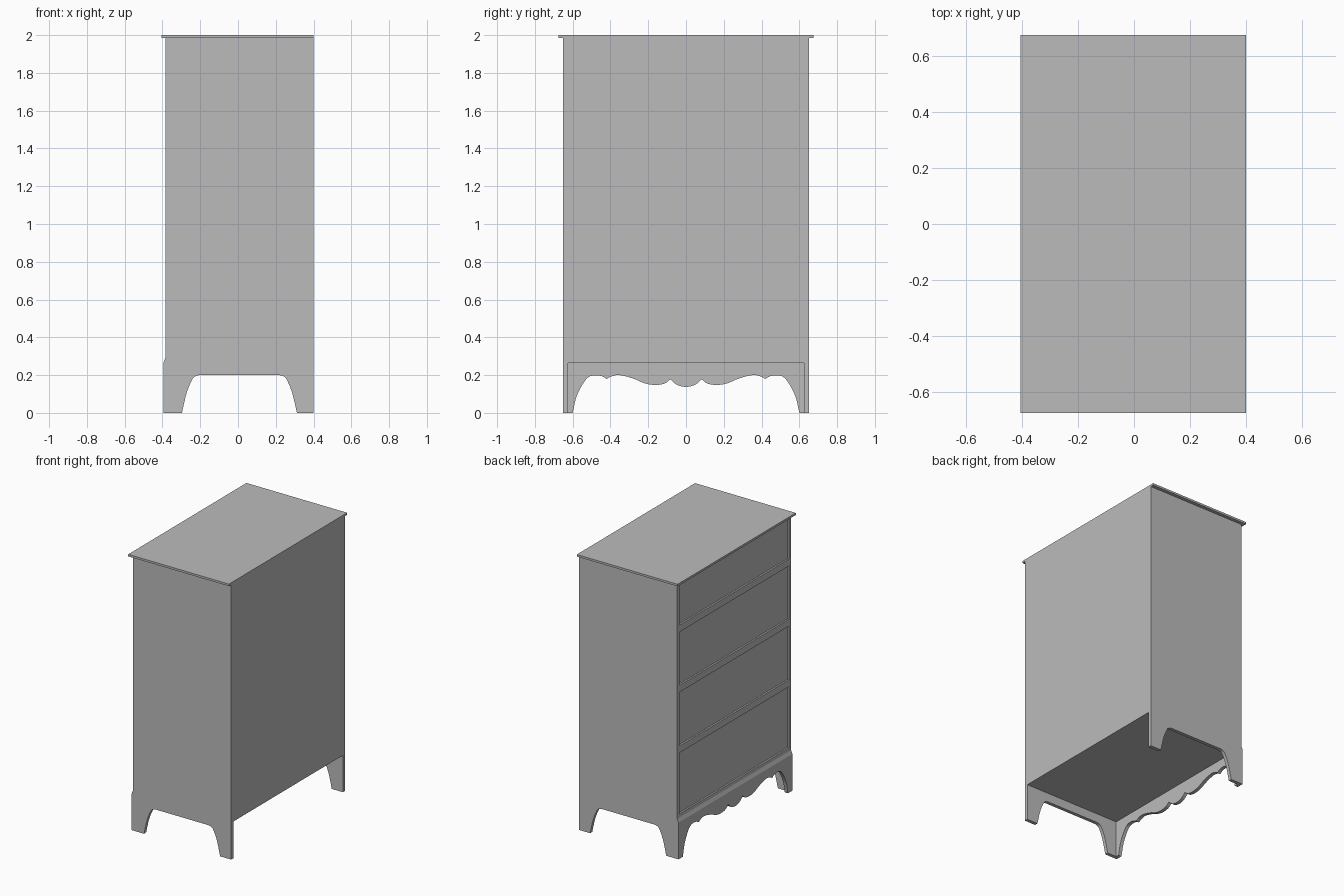
import bpy, bmesh
from mathutils import Vector

if "Cube" in bpy.data.objects:
    bpy.data.objects.remove(bpy.data.objects["Cube"])

grey = bpy.data.materials.new("plain grey")
grey.diffuse_color = (0.5, 0.5, 0.5, 1)
grey.use_nodes = True
grey.node_tree.nodes["Principled BSDF"].inputs["Base Color"].default_value = grey.diffuse_color

FRONT, BACK = -0.385, 0.40      # carcass depth, drawers face -x
BASE_FRONT = -0.395             # base stands slightly proud
INNER, OUTER = 0.625, 0.65      # side board faces in y
BASE_TOP, TOP_UNDER = 0.265, 1.985


def prism(name, outline, offset):
    """Closed solid: a planar 3D outline pushed along an offset."""
    bm = bmesh.new()
    face = bm.faces.new([bm.verts.new(p) for p in outline])
    ext = bmesh.ops.extrude_face_region(bm, geom=[face], use_keep_orig=True)
    moved = [v for v in ext["geom"] if isinstance(v, bmesh.types.BMVert)]
    bmesh.ops.translate(bm, verts=moved, vec=Vector(offset))
    bmesh.ops.recalc_face_normals(bm, faces=bm.faces)
    mesh = bpy.data.meshes.new(name)
    bm.to_mesh(mesh)
    bm.free()
    mesh.materials.append(grey)
    obj = bpy.data.objects.new(name, mesh)
    bpy.context.collection.objects.link(obj)
    return obj


def box(name, x0, x1, y0, y1, z0, z1):
    return prism(name, [(x0, y0, z0), (x1, y0, z0), (x1, y1, z0), (x0, y1, z0)],
                 (0, 0, z1 - z0))


def smooth(points, steps=5):
    """Catmull-Rom curve through the points."""
    p = [Vector(q) for q in points]
    p = [2 * p[0] - p[1]] + p + [2 * p[-1] - p[-2]]
    out = []
    for a, b, c, d in zip(p, p[1:], p[2:], p[3:]):
        for i in range(steps):
            t = i / steps
            out.append(0.5 * (2 * b + (c - a) * t + (2 * a - 5 * b + 4 * c - d) * t ** 2
                              + (3 * b - a - 3 * c + d) * t ** 3))
    return out + [p[-2]]


# Side boards with an arched cut between the feet
front_arch = smooth([(-0.297, 0), (-0.272, 0.105), (-0.245, 0.172), (-0.228, 0.193), (-0.205, 0.2)])
back_arch = smooth([(0.22, 0.2), (0.243, 0.193), (0.26, 0.172), (0.287, 0.105), (0.312, 0)])
side = [(BASE_FRONT, 0), *front_arch, *back_arch, (BACK, 0), (BACK, TOP_UNDER),
        (FRONT, TOP_UNDER), (FRONT, 0.29), (BASE_FRONT, BASE_TOP)]
for label, y in (("left", -OUTER), ("right", INNER)):
    prism(label + "_side_board", [(x, y, z) for x, z in side], (0, OUTER - INNER, 0))

# Scalloped front apron: centre lobe, side lobe, and foot curve, mirrored
centre_lobe = smooth([(0, 0.137), (0.03, 0.142), (0.058, 0.155), (0.082, 0.178)])
side_lobe = smooth([(0.082, 0.178), (0.115, 0.155), (0.165, 0.148), (0.22, 0.157),
                    (0.28, 0.182), (0.35, 0.2), (0.39, 0.195), (0.42, 0.18)])
foot_curve = smooth([(0.42, 0.18), (0.445, 0.194), (0.48, 0.199), (0.515, 0.19),
                     (0.545, 0.155), (0.58, 0.085), (0.6, 0)])
half = centre_lobe + side_lobe[1:] + foot_curve[1:] + [Vector((INNER, 0))]
mirrored = [Vector((-p.x, p.y)) for p in reversed(half[1:])]
apron = mirrored + half + [Vector((INNER, BASE_TOP)), Vector((-INNER, BASE_TOP))]
prism("front_apron", [(BASE_FRONT, p.x, p.y) for p in apron], (0.025, 0, 0))

# Sloped moulding over the apron
moulding = [(BASE_FRONT, BASE_TOP), (FRONT, 0.29), (-0.37, 0.29), (-0.37, BASE_TOP)]
prism("base_moulding", [(x, -INNER, z) for x, z in moulding], (0, 2 * INNER, 0))

# Top, bottom and back panels
box("top_board", -0.405, BACK, -0.675, 0.675, TOP_UNDER, 2.0)
box("bottom_panel", -0.37, 0.385, -INNER, INNER, BASE_TOP, 0.29)
box("back_panel", 0.385, BACK, -INNER, INNER, BASE_TOP, TOP_UNDER)

# Rails and the recessed drawer fronts between them
rails = [(0.29, 0.315), (0.757, 0.807), (1.195, 1.245), (1.63, 1.68), (1.97, TOP_UNDER)]
for i, (z0, z1) in enumerate(rails):
    box(f"rail_{i + 1}", FRONT, -0.36, -INNER, INNER, z0, z1)
for i, (low, high) in enumerate(zip(rails, rails[1:])):
    box(f"drawer_front_{i + 1}", FRONT + 0.012, -0.355, -INNER, INNER, low[1], high[0])
